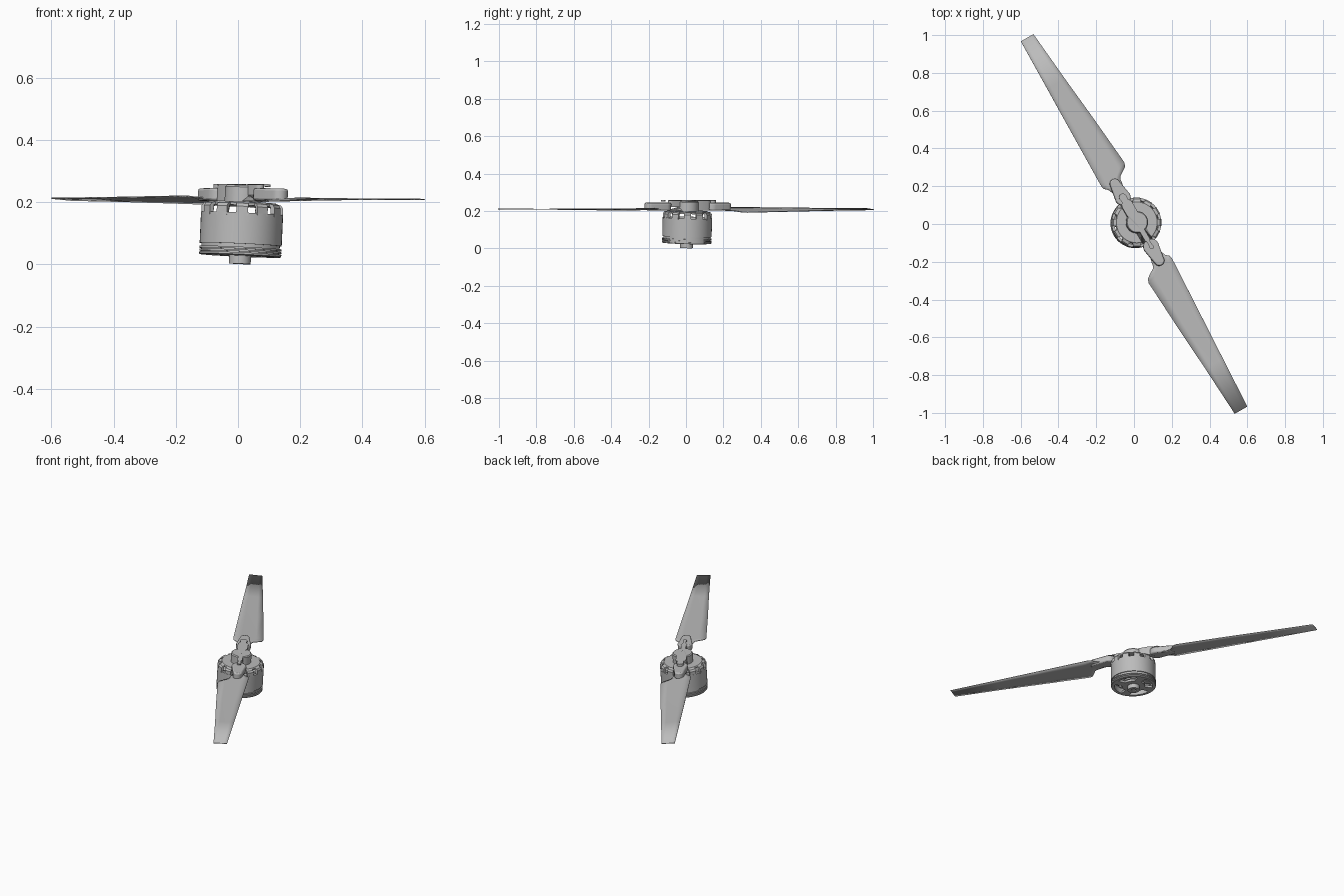
import bpy, bmesh, math
from math import pi, cos, sin, radians
from mathutils import Matrix

cube = bpy.data.objects.get("Cube")
if cube:
    bpy.data.objects.remove(cube, do_unlink=True)

# One grey finish for everything
grey = bpy.data.materials.new("mid_grey")
grey.use_nodes = True
colour = (0.5, 0.5, 0.5, 1)
grey.diffuse_color = colour
grey.node_tree.nodes["Principled BSDF"].inputs["Base Color"].default_value = colour

# Blades lie along local Y; the whole unit is turned and leans slightly
PLACE = Matrix.Rotation(radians(30), 4, 'Z') @ Matrix.Translation((0.0065, 0, 0)) \
    @ Matrix.Rotation(radians(3), 4, 'Y')


def finish(name, bm, bevel=0.0):
    bmesh.ops.recalc_face_normals(bm, faces=bm.faces)
    mesh = bpy.data.meshes.new(name)
    bm.to_mesh(mesh)
    bm.free()
    mesh.materials.append(grey)
    mesh.shade_smooth()
    mesh.set_sharp_from_angle(angle=radians(32))
    obj = bpy.data.objects.new(name, mesh)
    bpy.context.collection.objects.link(obj)
    obj.matrix_world = PLACE
    if bevel:
        mod = obj.modifiers.new("soft_edges", 'BEVEL')
        mod.width, mod.segments, mod.limit_method = bevel, 2, 'ANGLE'
    return obj


def lathe(name, profile, steps=48):
    """Spin a closed (radius, height) profile about the motor axis."""
    bm = bmesh.new()
    vs = [bm.verts.new((r, 0, z)) for r, z in profile]
    es = [bm.edges.new((a, b)) for a, b in zip(vs, vs[1:] + vs[:1])]
    bmesh.ops.spin(bm, geom=vs + es, cent=(0, 0, 0), axis=(0, 0, 1),
                   angle=2 * pi, steps=steps)
    bmesh.ops.remove_doubles(bm, verts=bm.verts, dist=1e-5)
    return finish(name, bm)


def prism(bm, pts, low, high, matrix=Matrix(), rim=0.0, depth=0.0):
    """Extrude an outline, with an optional sunk pocket on top."""
    bottom = bm.faces.new([bm.verts.new((x, y, low)) for x, y in pts])
    out = bmesh.ops.extrude_face_region(bm, geom=[bottom], use_keep_orig=True)["geom"]
    top_verts = [g for g in out if isinstance(g, bmesh.types.BMVert)]
    top = next(g for g in out if isinstance(g, bmesh.types.BMFace))
    bmesh.ops.translate(bm, verts=top_verts, vec=(0, 0, high - low))
    new = list(bottom.verts) + top_verts
    if rim:
        bmesh.ops.inset_region(bm, faces=[top], thickness=rim)
        new += list(top.verts)
        walls = bmesh.ops.extrude_face_region(bm, geom=[top])["geom"]
        sunk = [g for g in walls if isinstance(g, bmesh.types.BMVert)]
        bmesh.ops.delete(bm, geom=[top], context='FACES_ONLY')
        bmesh.ops.translate(bm, verts=sunk, vec=(0, 0, -depth))
        new += sunk
    bmesh.ops.transform(bm, matrix=matrix, verts=list(set(new)))


def capsule(y0, r0, y1, r1, n=10):
    """Rounded outline along Y with different end radii."""
    return [(r1 * cos(pi * i / n), y1 + r1 * sin(pi * i / n)) for i in range(n + 1)] + \
        [(-r0 * cos(pi * i / n), y0 - r0 * sin(pi * i / n)) for i in range(n + 1)]


def turn(angle):
    return Matrix.Rotation(angle, 4, 'Z')


# Mounting boss and shaft
lathe("shaft_boss", [(0.015, 0.002), (0.035, 0.002), (0.035, 0.04), (0.015, 0.04)], 32)
lathe("shaft", [(0, 0.008), (0.014, 0.008), (0.014, 0.2), (0, 0.2)], 24)

# Base: grooved rim, inner plate and spokes
rim = [(0.112, 0.028), (0.130, 0.028)]
for z in (0.038, 0.047, 0.056):
    rim += [(0.132, z - 0.008), (0.132, z - 0.002), (0.126, z - 0.002), (0.126, z + 0.001)]
lathe("base_rim", rim + [(0.126, 0.066), (0.112, 0.066)])
lathe("base_plate", [(0, 0.028), (0.068, 0.028), (0.068, 0.042), (0, 0.042)])
bm = bmesh.new()
for k in range(4):
    prism(bm, [(0.06, -0.02), (0.118, -0.026), (0.118, 0.026), (0.06, 0.02)],
          0.028, 0.042, turn(pi / 4 + k * pi / 2))
finish("base_spokes", bm)

# Stator core with coils
lathe("stator_core", [(0.014, 0.05), (0.06, 0.05), (0.06, 0.152), (0.014, 0.152)])
bm = bmesh.new()
for k in range(12):
    prism(bm, [(0.055, -0.012), (0.11, -0.022), (0.11, 0.022), (0.055, 0.012)],
          0.058, 0.148, turn(k * pi / 6))
finish("stator_coils", bm, 0.004)

# Bell: outer can, vent pillars and top cap
lathe("bell_can", [(0.117, 0.064), (0.132, 0.064), (0.132, 0.164), (0.117, 0.164)])
bm = bmesh.new()
side = Matrix.Rotation(pi / 2, 4, 'X')
arch = [(0.118, 0.155), (0.131, 0.155), (0.131, 0.184), (0.124, 0.194),
        (0.105, 0.199), (0.105, 0.189), (0.116, 0.186)]
for k in range(12):
    prism(bm, arch, -0.019, 0.019, turn(k * pi / 6) @ side)
finish("bell_pillars", bm)
lathe("bell_cap", [(0, 0.188), (0.113, 0.188), (0.113, 0.196), (0.108, 0.2), (0, 0.2)])

# Propeller hub
lathe("hub_centre", [(0, 0.198), (0.058, 0.198), (0.058, 0.248), (0.053, 0.254), (0, 0.254)])
bm = bmesh.new()
for k in range(2):
    prism(bm, capsule(0.055, 0.03, 0.105, 0.03), 0.203, 0.257, turn(k * pi), 0.016, 0.035)
finish("hub_arms", bm)

# Blade clamps with bolts
bm = bmesh.new()
for k in range(2):
    prism(bm, capsule(0.15, 0.042, 0.235, 0.027), 0.204, 0.244, turn(k * pi))
finish("blade_clamps", bm, 0.007)
bm = bmesh.new()
for k in range(2):
    ring = [(0.02 * cos(i * pi / 8), 0.152 + 0.02 * sin(i * pi / 8)) for i in range(16)]
    prism(bm, ring, 0.235, 0.258, turn(k * pi), 0.009, 0.008)
finish("clamp_bolts", bm)

# Twisted blades: stations of (distance, trailing edge, leading edge)
STATIONS = [(0.19, -0.03, 0.03), (0.225, -0.045, 0.038), (0.24, -0.062, 0.04),
            (0.255, -0.066, 0.048), (0.272, -0.066, 0.075), (0.288, -0.066, 0.097),
            (0.31, -0.065, 0.104), (0.6, -0.055, 0.083), (0.85, -0.046, 0.062),
            (1.137, -0.036, 0.041)]


def blade(name, angle, sweep):
    bm = bmesh.new()
    rows = []
    for y, a, b in STATIONS:
        far = (y - 0.19) / 0.947
        slope = 0.12 - 0.09 * far
        row = []
        for i in range(5):
            x = a + (b - a) * i / 4
            row.append(bm.verts.new((x + sweep * far, y, 0.209 - slope * x)))
        rows.append(row)
    for r, s in zip(rows, rows[1:]):
        for i in range(4):
            bm.faces.new((r[i], r[i + 1], s[i + 1], s[i]))
    bmesh.ops.transform(bm, matrix=turn(angle), verts=bm.verts)
    mod = finish(name, bm).modifiers.new("thickness", 'SOLIDIFY')
    mod.thickness, mod.offset = 0.004, 0


blade("rear_blade", 0, -0.017)
blade("front_blade", pi, 0.017)
